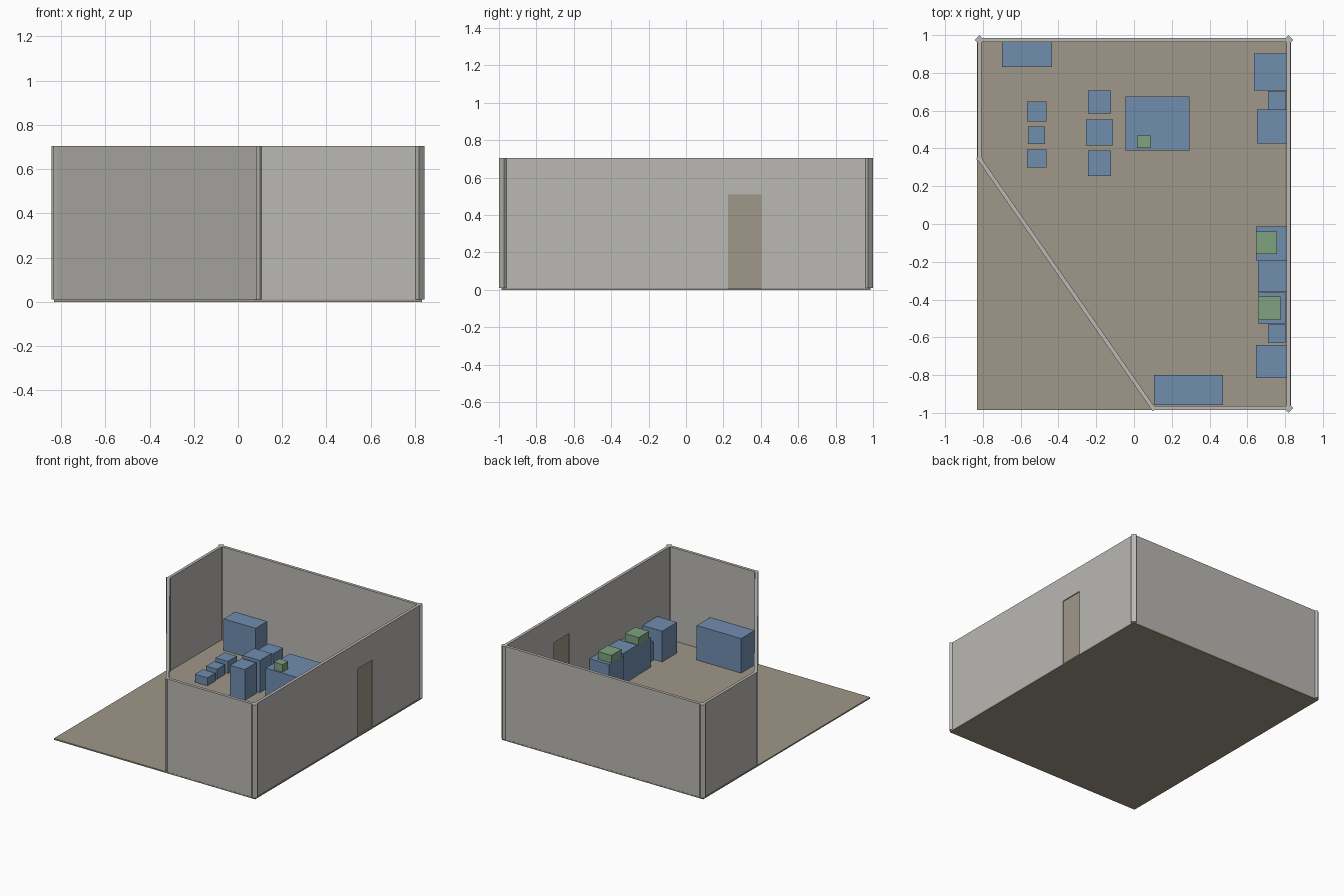
import bpy, bmesh, math
from mathutils import Matrix, Vector

if "Cube" in bpy.data.objects:
    bpy.data.objects.remove(bpy.data.objects["Cube"])


def material(name, rgb):
    m = bpy.data.materials.new(name)
    m.diffuse_color = (*rgb, 1)
    m.use_nodes = True
    m.node_tree.nodes["Principled BSDF"].inputs["Base Color"].default_value = m.diffuse_color
    return m


GREY = material("wall grey", (0.49, 0.48, 0.455))
BROWN = material("floor brown", (0.35, 0.31, 0.25))
BLUE = material("furniture blue", (0.165, 0.27, 0.43))
GREEN = material("small item green", (0.21, 0.36, 0.22))

FLOOR = 0.01      # floor top
TOP = 0.705       # wall top
THICK = 0.022     # wall thickness
WX, WY = 0.818, 0.974   # wall centre lines


def finish(name, bm, mat):
    bmesh.ops.recalc_face_normals(bm, faces=bm.faces)
    me = bpy.data.meshes.new(name)
    bm.to_mesh(me)
    bm.free()
    me.materials.append(mat)
    ob = bpy.data.objects.new(name, me)
    bpy.context.collection.objects.link(ob)


def box(name, x0, x1, y0, y1, z0, z1, mat):
    bm = bmesh.new()
    size = Matrix.Diagonal((x1 - x0, y1 - y0, z1 - z0, 1))
    place = Matrix.Translation(((x0 + x1) / 2, (y0 + y1) / 2, (z0 + z1) / 2))
    bmesh.ops.create_cube(bm, size=1, matrix=place @ size)
    finish(name, bm, mat)


def wall(name, a, b, door=None):
    """Wall from a to b; door = (start, end, top) cuts a notch along its length."""
    a, b = Vector((*a, 0)), Vector((*b, 0))
    along = (b - a).normalized()
    side = Vector((-along.y, along.x, 0))
    length = (b - a).length
    outline = [(0, FLOOR)]
    if door:
        s, e, t = door
        outline += [(s, FLOOR), (s, t), (e, t), (e, FLOOR)]
    outline += [(length, FLOOR), (length, TOP), (0, TOP)]
    bm = bmesh.new()
    verts = [bm.verts.new(a + along * u - side * THICK / 2 + Vector((0, 0, z)))
             for u, z in outline]
    face = bm.faces.new(verts)
    ext = bmesh.ops.extrude_face_region(bm, geom=[face])
    moved = [v for v in ext["geom"] if isinstance(v, bmesh.types.BMVert)]
    bmesh.ops.translate(bm, verts=moved, vec=side * THICK)
    finish(name, bm, GREY)


# Floor slab
box("floor", -0.832, 0.832, -0.986, 0.986, 0, FLOOR, BROWN)

# Five walls around the room, with a doorway in the right one
corners = [(WX, -WY), (WX, WY), (-WX, WY), (-WX, 0.345), (0.10, -WY)]
names = ["right_wall", "back_wall", "left_wall", "diagonal_wall", "front_wall"]
for i, n in enumerate(names):
    door = (0.225 + WY, 0.405 + WY, 0.51) if i == 0 else None
    wall(n, corners[i], corners[(i + 1) % 5], door)

# Diamond posts at the wall joints
for i, (x, y) in enumerate(corners):
    bm = bmesh.new()
    r = 0.026 if i < 3 else 0.018
    bmesh.ops.create_cone(bm, cap_ends=True, segments=4, radius1=r, radius2=r,
                          depth=TOP - FLOOR,
                          matrix=Matrix.Translation((x, y, (TOP + FLOOR) / 2)))
    finish(f"corner_post_{i + 1}", bm, GREY)

# Door leaf set back in the doorway
box("door", WX - 0.004, WX + 0.004, 0.225, 0.405, FLOOR, 0.51, BROWN)

# Furniture: name, x0, x1, y0, y1, top height
furniture = [
    ("back_cabinet", -0.70, -0.435, 0.83, 0.963, 0.245),
    ("front_cabinet", 0.105, 0.472, -0.957, -0.80, 0.268),
    ("stool_back", -0.566, -0.463, 0.542, 0.648, 0.10),
    ("stool_middle", -0.56, -0.47, 0.423, 0.516, 0.085),
    ("stool_front", -0.566, -0.463, 0.30, 0.394, 0.07),
    ("chair_back", -0.243, -0.122, 0.585, 0.706, 0.23),
    ("chair_middle", -0.254, -0.11, 0.415, 0.553, 0.25),
    ("chair_front", -0.243, -0.122, 0.254, 0.39, 0.24),
    ("table", -0.045, 0.295, 0.39, 0.675, 0.22),
    ("side_desk_1", 0.635, 0.807, 0.707, 0.902, 0.24),
    ("side_stool_1", 0.71, 0.803, 0.607, 0.705, 0.15),
    ("side_desk_2", 0.65, 0.807, 0.426, 0.605, 0.24),
    ("side_desk_3", 0.645, 0.807, -0.192, -0.013, 0.23),
    ("side_desk_4", 0.656, 0.807, -0.361, -0.194, 0.24),
    ("side_desk_5", 0.66, 0.803, -0.529, -0.363, 0.23),
    ("side_stool_2", 0.71, 0.803, -0.63, -0.531, 0.15),
    ("side_desk_6", 0.645, 0.807, -0.815, -0.64, 0.24),
]
for n, x0, x1, y0, y1, h in furniture:
    box(n, x0, x1, y0, y1, FLOOR, h, BLUE)

# Small items standing on the furniture
box("table_item", 0.015, 0.087, 0.402, 0.468, 0.22, 0.277, GREEN)
box("desk_item_back", 0.645, 0.757, -0.16, -0.04, 0.23, 0.288, GREEN)
box("desk_item_front", 0.66, 0.775, -0.508, -0.384, 0.23, 0.286, GREEN)
